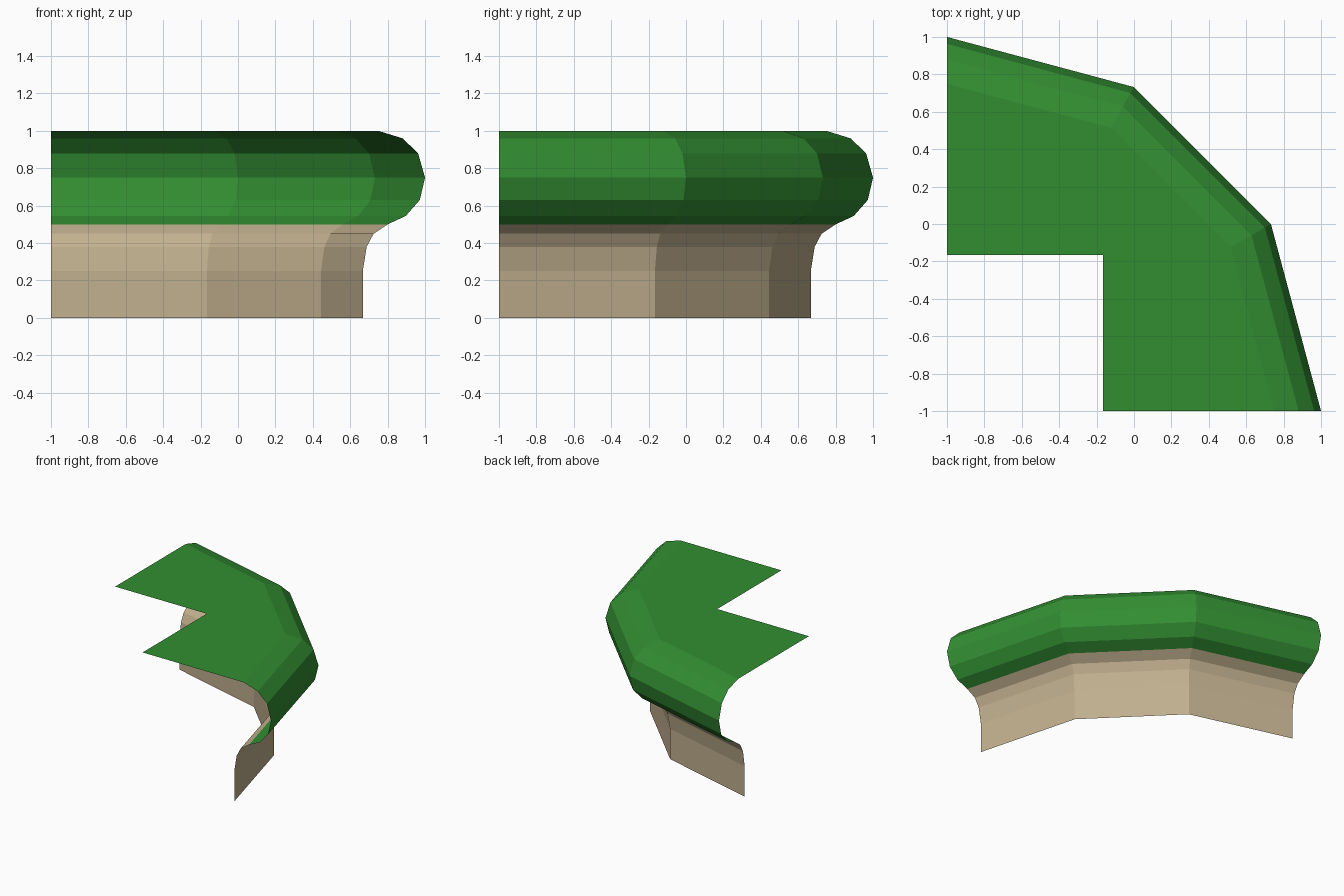
import bpy
from math import sin, cos, radians

cube = bpy.data.objects.get("Cube")
if cube:
    bpy.data.objects.remove(cube)


def make_material(name, rgb):
    mat = bpy.data.materials.new(name)
    mat.use_nodes = True
    color = (*rgb, 1.0)
    mat.diffuse_color = color
    bsdf = mat.node_tree.nodes["Principled BSDF"]
    bsdf.inputs["Base Color"].default_value = color
    bsdf.inputs["Roughness"].default_value = 0.9
    return mat


green = make_material("grass green", (0.032, 0.27, 0.032))
beige = make_material("earth beige", (0.53, 0.43, 0.27))

# Both parts turn a quarter circle in three flat segments about this corner
CENTER = -1.0
ANGLES = [radians(a) for a in (0, 30, 60, 90)]


def revolve(profile):
    """Sweep (radius, z) points, listed top to bottom, round the corner."""
    verts = [(CENTER + r * sin(a), CENTER + r * cos(a), z)
             for r, z in profile for a in ANGLES]
    n = len(ANGLES)
    faces = [(i * n + j, i * n + j + 1, (i + 1) * n + j + 1, (i + 1) * n + j)
             for i in range(len(profile) - 1) for j in range(n - 1)]
    return verts, faces


def add_part(name, verts, faces, mat):
    mesh = bpy.data.meshes.new(name)
    mesh.from_pydata(verts, [], faces)
    mesh.materials.append(mat)
    mesh.update()
    obj = bpy.data.objects.new(name, mesh)
    bpy.context.collection.objects.link(obj)
    return obj


# Rounded grass lip with its flat top, notched at the inner corner
lip = [(1.75, 1.0), (1.88, 0.96), (1.963, 0.88), (2.0, 0.75),
       (1.972, 0.63), (1.897, 0.545), (1.8, 0.5)]
verts, faces = revolve(lip)
notch = -0.167
first = len(verts)
verts += [(1 + CENTER + notch, -1, 1), (notch, notch, 1), (-1, notch, 1)]
faces.append((first + 2, first + 1, first, 3, 2, 1, 0))
add_part("grass_top", verts, faces, green)

# Earth wall flaring out to meet the lip
wall = [(1.8, 0.5), (1.725, 0.45), (1.688, 0.38), (1.667, 0.25), (1.667, 0.0)]
add_part("earth_wall", *revolve(wall), beige)
